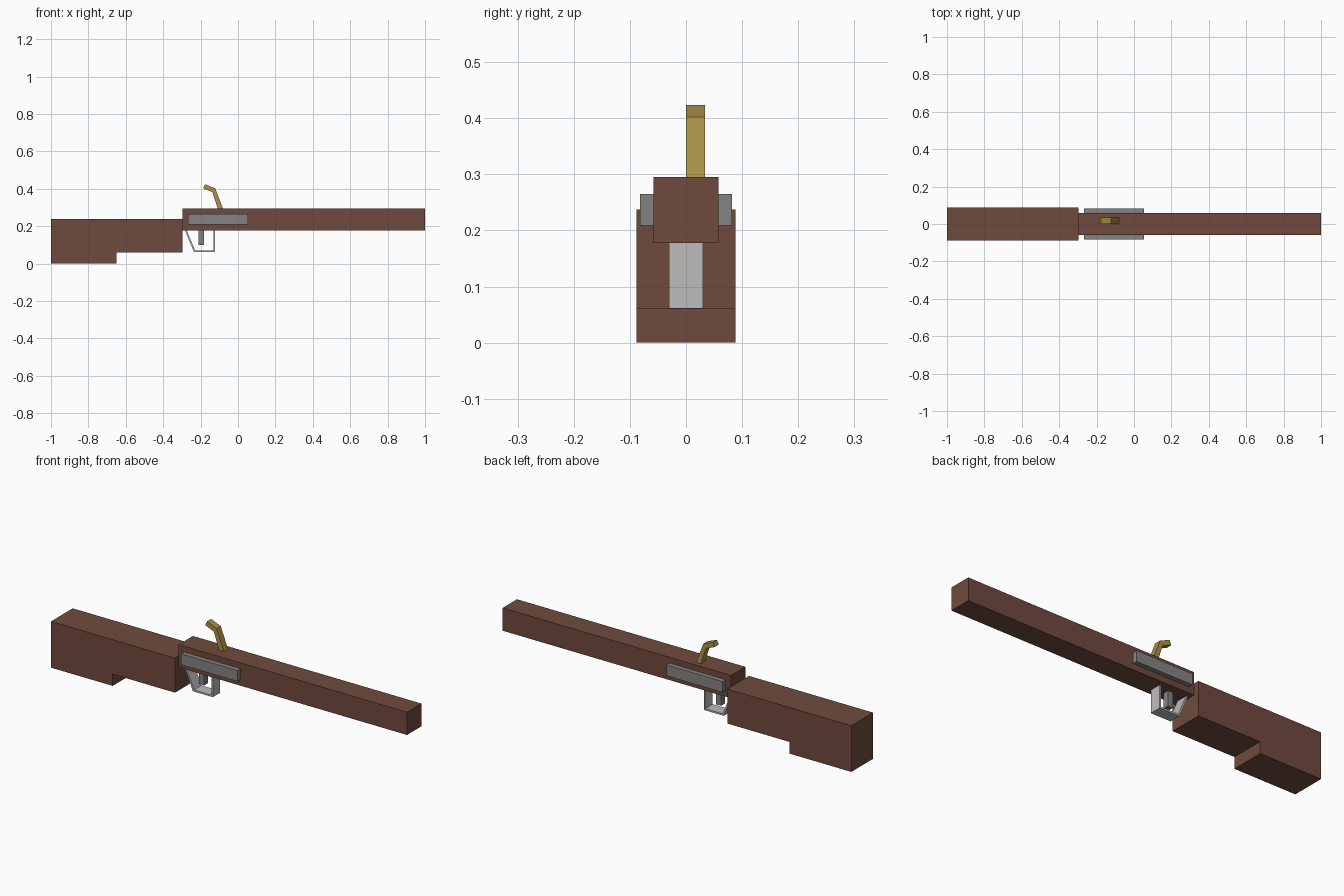
import bpy

if "Cube" in bpy.data.objects:
    bpy.data.objects.remove(bpy.data.objects["Cube"])


def material(name, srgb):
    m = bpy.data.materials.new(name)
    lin = [((c / 255 + 0.055) / 1.055) ** 2.4 for c in srgb]
    m.diffuse_color = (*lin, 1)
    m.use_nodes = True
    m.node_tree.nodes["Principled BSDF"].inputs["Base Color"].default_value = m.diffuse_color
    return m


WOOD = material("brown wood", (112, 74, 61))
STEEL = material("dark grey steel", (132, 132, 132))
SILVER = material("light grey metal", (188, 188, 188))
BRASS = material("brass", (170, 145, 72))


def extrude(name, profile, y0, y1, mat):
    """Prism from an x-z profile, listed counter-clockwise seen from the front."""
    n = len(profile)
    verts = [(x, y, z) for y in (y0, y1) for x, z in profile]
    faces = [tuple(range(n)), tuple(range(2 * n - 1, n - 1, -1))]
    faces += [((i + 1) % n, i, i + n, (i + 1) % n + n) for i in range(n)]
    mesh = bpy.data.meshes.new(name)
    mesh.from_pydata(verts, [], faces)
    mesh.materials.append(mat)
    obj = bpy.data.objects.new(name, mesh)
    bpy.context.collection.objects.link(obj)
    return obj


def box(name, x0, x1, y0, y1, z0, z1, mat):
    return extrude(name, [(x0, z0), (x1, z0), (x1, z1), (x0, z1)], y0, y1, mat)


# Wooden stock with a deeper butt, and the long fore-end
extrude("stock", [(-1, 0), (-0.65, 0), (-0.65, 0.06), (-0.296, 0.06),
                  (-0.296, 0.237), (-1, 0.237)], -0.088, 0.088, WOOD)
box("barrel", -0.296, 1, -0.058, 0.058, 0.178, 0.295, WOOD)

# Lock plates on both sides
for side, y0, y1 in (("front", -0.082, -0.058), ("back", 0.058, 0.082)):
    box(side + "_lock_plate", -0.266, 0.054, y0, y1, 0.209, 0.265, STEEL)

# Bent hammer, set off the centre line
extrude("hammer", [(-0.108, 0.294), (-0.08, 0.294), (-0.122, 0.402),
                   (-0.176, 0.424), (-0.186, 0.402), (-0.137, 0.382)],
        0, 0.034, BRASS)

# Trigger and its open guard
box("trigger", -0.21, -0.182, -0.015, 0.015, 0.1, 0.178, STEEL)
extrude("trigger_guard", [(-0.284, 0.178), (-0.235, 0.061), (-0.122, 0.061),
                          (-0.122, 0.178), (-0.13, 0.178), (-0.13, 0.07),
                          (-0.229, 0.07), (-0.274, 0.178)],
        -0.03, 0.03, SILVER)
